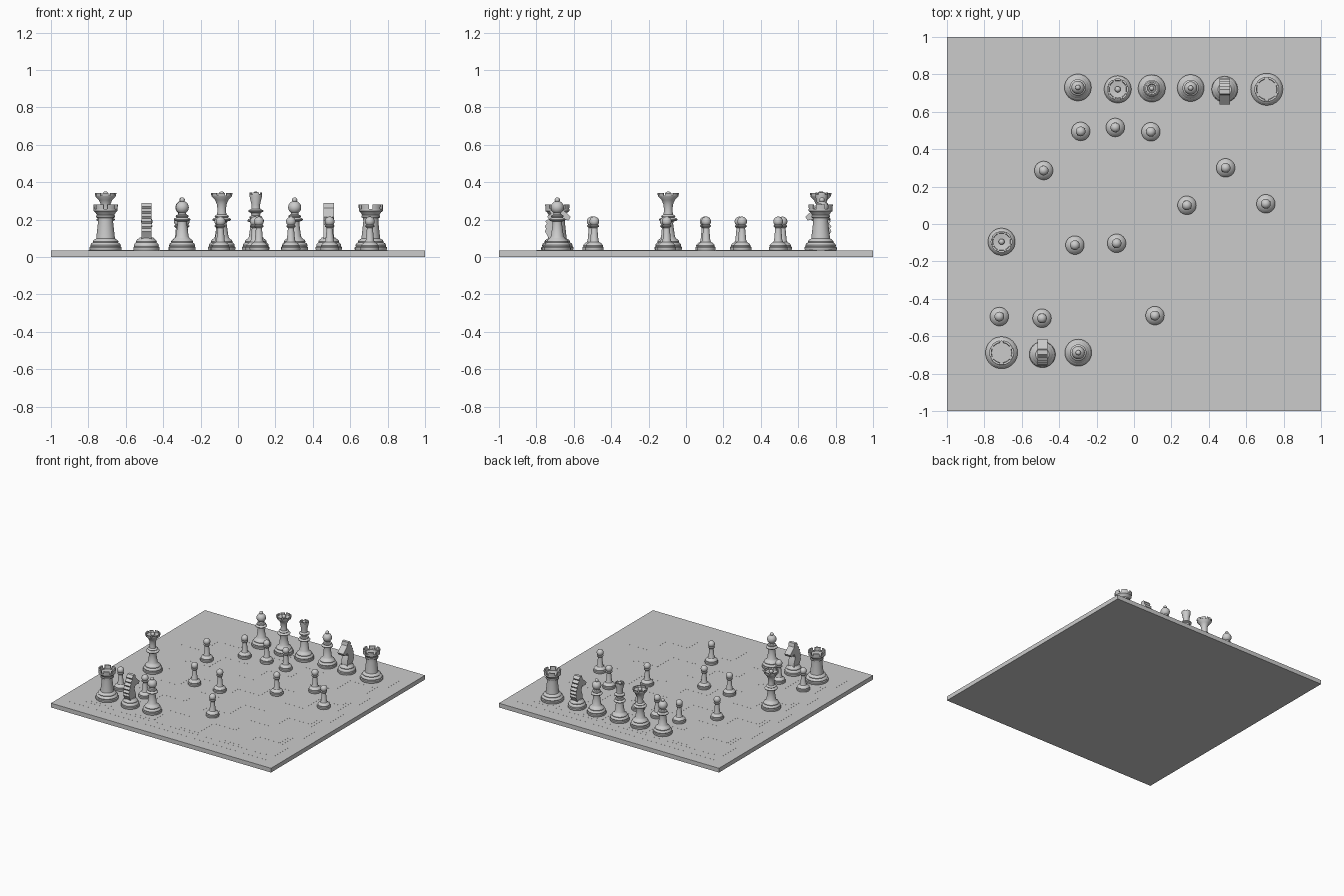
import bpy, bmesh, math

if "Cube" in bpy.data.objects:
    bpy.data.objects.remove(bpy.data.objects["Cube"])

grey = bpy.data.materials.new("stone_grey")
grey.use_nodes = True
grey.diffuse_color = (0.6, 0.6, 0.6, 1)
grey.node_tree.nodes["Principled BSDF"].inputs["Base Color"].default_value = (0.6, 0.6, 0.6, 1)

TOP = 0.036  # board surface
SIDES = 32


def place(name, mesh, x=0, y=0, turn=0):
    ob = bpy.data.objects.new(name, mesh)
    ob.location = (x, y, 0)
    ob.rotation_euler.z = turn
    bpy.context.collection.objects.link(ob)
    return ob


def finish(bm, name, smooth=True):
    bmesh.ops.recalc_face_normals(bm, faces=bm.faces)
    mesh = bpy.data.meshes.new(name)
    bm.to_mesh(mesh)
    bm.free()
    mesh.materials.append(grey)
    if smooth:
        mesh.shade_smooth()
        mesh.set_sharp_from_angle(angle=math.radians(35))
    return mesh


def slab(bm, x, y, half, z0, z1):
    made = bmesh.ops.create_cube(bm, size=1)["verts"]
    for v in made:
        v.co = (x + v.co.x * 2 * half, y + v.co.y * 2 * half, z0 if v.co.z < 0 else z1)


def lathe(bm, profile):
    """Revolve (radius, height) points; the ends are closed on the axis."""
    pts = [(0, profile[0][1])] + profile + [(0, profile[-1][1])]
    verts = [bm.verts.new((r, 0, z)) for r, z in pts]
    edges = [bm.edges.new(pair) for pair in zip(verts, verts[1:])]
    made = bmesh.ops.spin(bm, geom=verts + edges, cent=(0, 0, 0), axis=(0, 0, 1),
                          angle=math.tau, steps=SIDES, use_merge=True)
    bmesh.ops.remove_doubles(bm, verts=bm.verts, dist=0.00005)


def ball(bm, radius, z):
    made = bmesh.ops.create_uvsphere(bm, u_segments=24, v_segments=14, radius=radius)
    bmesh.ops.translate(bm, verts=made["verts"], vec=(0, 0, z))


def battlement(bm, count, inner, outer, z0, z1, fill=0.68, flare=0.0):
    """Ring of curved wall pieces."""
    for i in range(count):
        rings = []
        for k in range(6):
            a = math.tau / count * (i + fill * (k / 5 - 0.5))
            rings.append([bm.verts.new((r * math.cos(a), r * math.sin(a), z)) for r, z in
                          ((inner, z0), (outer, z0), (outer + flare, z1), (inner + flare, z1))])
        for a, b in zip(rings, rings[1:]):
            for j in range(4):
                bm.faces.new((a[j], a[j - 1], b[j - 1], b[j]))
        bm.faces.new(rings[0])
        bm.faces.new(rings[-1])


def foot(r):
    """Moulded base shared by the large pieces."""
    return [(r * a, TOP + h) for a, h in
            ((0.97, 0), (1, 0.005), (1, 0.016), (0.93, 0.021), (0.95, 0.027), (0.9, 0.036),
             (0.78, 0.042), (0.8, 0.047), (0.74, 0.055), (0.58, 0.063))]


def collar(r, z):
    """Stacked rings below a head."""
    return [(r * 0.6, z), (r * 0.95, z + 0.005), (r, z + 0.011), (r * 0.9, z + 0.017),
            (r * 0.65, z + 0.021), (r * 0.78, z + 0.027), (r * 0.7, z + 0.033), (r * 0.5, z + 0.037)]


def pawn():
    bm = bmesh.new()
    lathe(bm, [(0.048, TOP), (0.05, 0.041), (0.05, 0.052), (0.045, 0.057), (0.046, 0.062),
               (0.038, 0.073), (0.026, 0.08), (0.022, 0.09), (0.016, 0.155), (0.025, 0.163),
               (0.025, 0.168), (0.014, 0.174)])
    ball(bm, 0.026, 0.19)
    return finish(bm, "pawn")


def bishop():
    bm = bmesh.new()
    lathe(bm, foot(0.072) + [(0.034, 0.11), (0.025, 0.18)] + collar(0.044, 0.19) + [(0.018, 0.24)])
    ball(bm, 0.035, 0.265)
    ball(bm, 0.014, 0.305)
    return finish(bm, "bishop")


def queen():
    bm = bmesh.new()
    lathe(bm, foot(0.073) + [(0.036, 0.11), (0.026, 0.18)] + collar(0.05, 0.19)
          + [(0.023, 0.25), (0.025, 0.28), (0.036, 0.305), (0.053, 0.322), (0.055, 0.329),
             (0.043, 0.329), (0.02, 0.322)])
    battlement(bm, 8, 0.045, 0.055, 0.327, 0.342, 0.75, 0.003)
    ball(bm, 0.016, 0.335)
    return finish(bm, "queen")


def king():
    bm = bmesh.new()
    lathe(bm, foot(0.073) + [(0.036, 0.11), (0.028, 0.175)] + collar(0.045, 0.185)
          + [(0.026, 0.235), (0.04, 0.242), (0.04, 0.249), (0.024, 0.258), (0.023, 0.28),
             (0.034, 0.328), (0.034, 0.335), (0.024, 0.337), (0.02, 0.33)])
    battlement(bm, 4, 0.025, 0.034, 0.334, 0.344, 0.7)
    ball(bm, 0.013, 0.338)
    return finish(bm, "king")


def rook():
    bm = bmesh.new()
    lathe(bm, foot(0.086) + [(0.049, 0.11), (0.04, 0.19), (0.041, 0.208), (0.05, 0.212),
                             (0.05, 0.22), (0.046, 0.225), (0.056, 0.24), (0.064, 0.246),
                             (0.064, 0.258), (0.053, 0.258), (0.053, 0.25)])
    battlement(bm, 6, 0.053, 0.064, 0.256, 0.28, 0.7, 0.002)
    return finish(bm, "rook")


def knight():
    bm = bmesh.new()
    lathe(bm, foot(0.07) + [(0.036, 0.105)])
    # side outline: chest, muzzle and brow, then a stepped mane down the back
    outline = [(0.034, 0.095), (0.032, 0.13), (0.016, 0.175), (0.03, 0.205), (0.07, 0.195),
               (0.082, 0.215), (0.03, 0.262), (0.024, 0.29), (0.0, 0.29)]
    for i in range(6):
        t = (i + 1) / 6
        back = -0.058 * math.sin(t * 1.75)
        outline += [(back, 0.285 - 0.16 * t + 0.012), (back + 0.008, 0.285 - 0.16 * t)]
    outline.append((-0.034, 0.095))
    face = bm.faces.new([bm.verts.new((-0.027, -u, z)) for u, z in outline])
    solid = bmesh.ops.extrude_face_region(bm, geom=[face])["geom"]
    bmesh.ops.translate(bm, verts=[g for g in solid if isinstance(g, bmesh.types.BMVert)],
                        vec=(0.054, 0, 0))
    return finish(bm, "knight")


# Board with a raised border strip and faint raised squares
bm = bmesh.new()
slab(bm, 0, 0, 1, 0, TOP - 0.001)
place("board", finish(bm, "board", False))
bm = bmesh.new()
slab(bm, 0, 0, 0.9, TOP - 0.001, TOP - 0.0006)
slab(bm, 0, 0, 0.83, TOP - 0.001, TOP - 0.0002)
place("board_border", finish(bm, "board_border", False))
bm = bmesh.new()
for col in range(8):
    for row in range(8):
        if (col + row) % 2 == 0:
            slab(bm, 0.2 * col - 0.7, 0.2 * row - 0.7, 0.1, TOP - 0.0005, TOP + 0.0002)
place("board_squares", finish(bm, "board_squares", False))

# Pieces; the knights face the middle of the board
layout = [
    (pawn(), [(-0.285, 0.495), (-0.1, 0.516), (0.09, 0.493), (-0.483, 0.286), (0.49, 0.3),
              (0.283, 0.1), (0.705, 0.108), (-0.316, -0.113), (-0.093, -0.103),
              (-0.72, -0.495), (-0.492, -0.504), (0.112, -0.49)]),
    (bishop(), [(-0.3, 0.73), (0.303, 0.727), (-0.298, -0.688)]),
    (queen(), [(-0.087, 0.72), (-0.708, -0.095)]),
    (king(), [(0.095, 0.725)]),
    (rook(), [(0.71, 0.72), (-0.708, -0.688)]),
    (knight(), [(0.485, 0.72), (-0.49, -0.698)]),
]
for mesh, spots in layout:
    for i, (x, y) in enumerate(spots):
        turn = math.pi if mesh.name.startswith("knight") and y < 0 else 0
        place(f"{mesh.name}_{i + 1}", mesh, x, y, turn)
